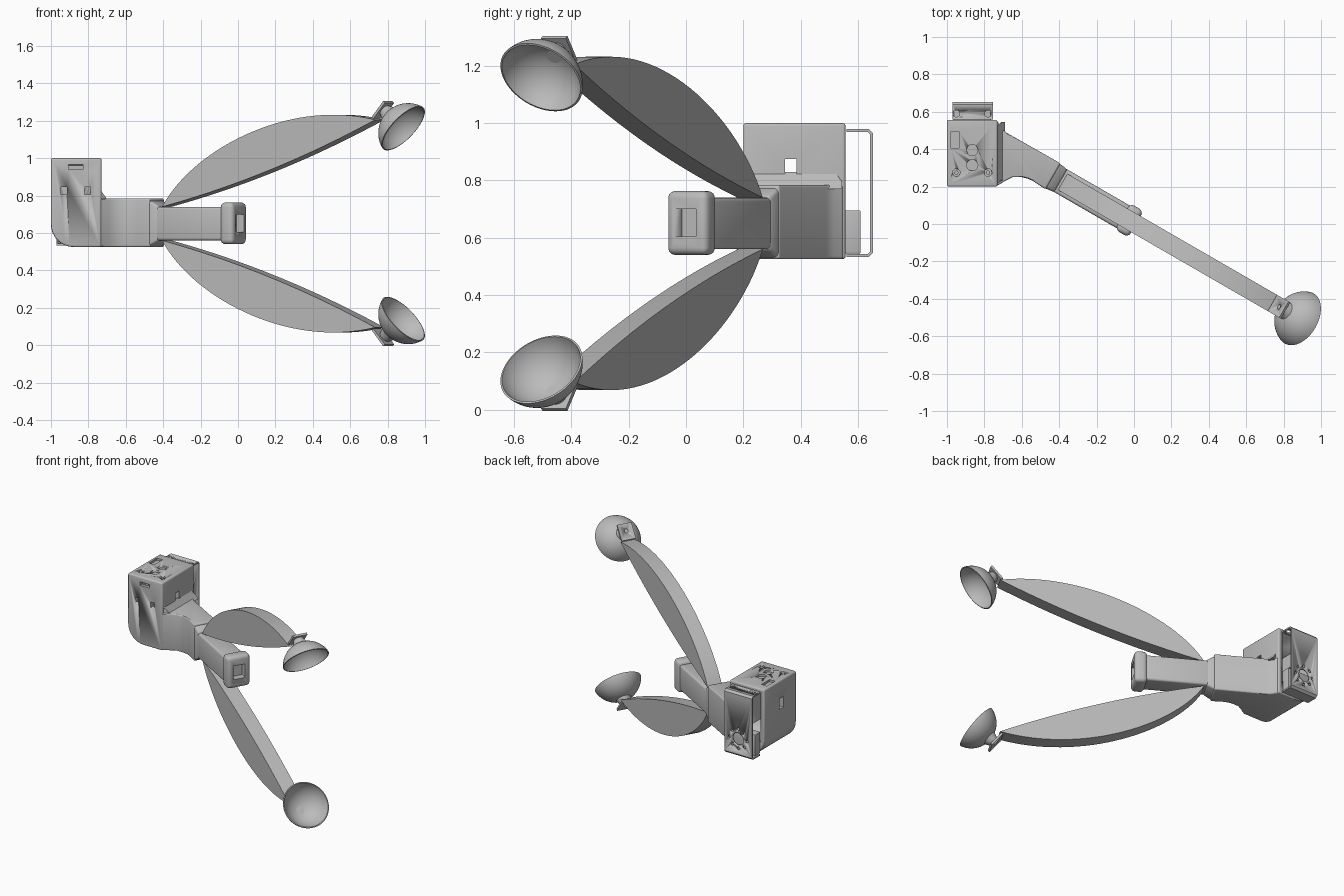
import bpy, bmesh
from math import radians, sin, cos, asin, pi
from mathutils import Matrix, Vector
from mathutils.geometry import interpolate_bezier

if "Cube" in bpy.data.objects:
    bpy.data.objects.remove(bpy.data.objects["Cube"], do_unlink=True)

grey = bpy.data.materials.new("plain grey")
grey.use_nodes = True
grey.diffuse_color = (0.5, 0.5, 0.5, 1)
grey.node_tree.nodes["Principled BSDF"].inputs["Base Color"].default_value = (0.5, 0.5, 0.5, 1)

# Arm frame: x runs along the arm, y across it, z from its mid height
MID = 0.65
ARM = Matrix.Translation((0, 0.005, MID)) @ Matrix.Rotation(radians(-30), 4, "Z")
FLIP = Matrix.Scale(-1, 4, (0, 0, 1))


def apply(ob, mod):
    bpy.context.view_layer.objects.active = ob
    bpy.ops.object.modifier_apply(modifier=mod.name)


def finish(name, bm, matrix=Matrix(), bevel=0.0, segments=3):
    bm.transform(matrix)
    bmesh.ops.recalc_face_normals(bm, faces=bm.faces)
    mesh = bpy.data.meshes.new(name)
    bm.to_mesh(mesh)
    bm.free()
    mesh.materials.append(grey)
    ob = bpy.data.objects.new(name, mesh)
    bpy.context.collection.objects.link(ob)
    bpy.ops.object.select_all(action="DESELECT")
    bpy.context.view_layer.objects.active = ob
    ob.select_set(True)
    if bevel:
        mod = ob.modifiers.new("round", "BEVEL")
        mod.width, mod.segments = bevel, segments
        mod.limit_method, mod.angle_limit = "ANGLE", radians(35)
        apply(ob, mod)
    bpy.ops.object.shade_smooth_by_angle(angle=radians(30))
    return ob


def box(bm, x, y, z):
    verts = bmesh.ops.create_cube(bm, size=1)["verts"]
    for v in verts:
        v.co = [(a + b) / 2 + c * (b - a) for (a, b), c in zip((x, y, z), v.co)]
    return verts


def rod(bm, centre, radius, depth, axis="Z", sides=24):
    turn = {"Z": Matrix(), "Y": Matrix.Rotation(pi / 2, 4, "X")}[axis]
    bmesh.ops.create_cone(bm, cap_ends=True, segments=sides, radius1=radius, radius2=radius,
                          depth=depth, matrix=Matrix.Translation(centre) @ turn)


def prism(outline, direction):
    bm = bmesh.new()
    face = bm.faces.new([bm.verts.new(p) for p in outline])
    new = bmesh.ops.extrude_face_region(bm, geom=[face])["geom"]
    bmesh.ops.translate(bm, vec=direction,
                        verts=[v for v in new if isinstance(v, bmesh.types.BMVert)])
    return bm


def cut(target, bm):
    tool = finish("cutter", bm)
    tool.hide_render = True
    mod = target.modifiers.new("cut", "BOOLEAN")
    mod.operation, mod.solver, mod.object = "DIFFERENCE", "EXACT", tool
    apply(target, mod)
    bpy.data.objects.remove(tool, do_unlink=True)


# Housing: tall hollow box with one large rounded lower corner
corner = [(-0.88 - 0.12 * sin(a), 0.2, 0.645 - 0.12 * cos(a))
          for a in (i * pi / 16 for i in range(9))]
outline = [(-0.73, 0.2, 0.525)] + corner + [(-1, 0.2, 1), (-0.73, 0.2, 1)]
housing = finish("housing", prism(outline, (0, 0.357, 0)), bevel=0.01)
bm = bmesh.new()
box(bm, (-0.97, -0.76), (0.23, 0.7), (0.62, 0.97))
cut(housing, bm)

# Housing openings: side slot, front ports, top ports and screw holes
bm = bmesh.new()
box(bm, (-1.1, -0.6), (0.345, 0.385), (0.8, 0.875))
box(bm, (-0.905, -0.83), (0.18, 0.26), (0.94, 0.965))
for x in (-0.93, -0.805):
    box(bm, (x - 0.016, x + 0.016), (0.18, 0.26), (0.805, 0.845))
box(bm, (-0.978, -0.935), (0.405, 0.495), (0.985, 1.02))
for y in (0.395, 0.315):
    rod(bm, (-0.865, y, 1), 0.03, 0.03)
for x in (-0.95, -0.78):
    rod(bm, (x, 0.275, 1), 0.02, 0.03)
cut(housing, bm)
bm = bmesh.new()
for x in (-0.95, -0.78):
    rod(bm, (x, 0.275, 0.988), 0.011, 0.016)
finish("housing_screws", bm)

# Rear bracket: thin bent strip with a ring of holes
loop = [(0.56, 0.98), (0.638, 0.98), (0.652, 0.966), (0.652, 0.547), (0.638, 0.533), (0.56, 0.533),
        (0.56, 0.543), (0.634, 0.543), (0.642, 0.551), (0.642, 0.962), (0.634, 0.97), (0.56, 0.97)]
bracket = finish("rear_bracket", prism([(-0.97, y, z) for y, z in loop], (0.215, 0, 0)))
bm = bmesh.new()
rod(bm, (-0.862, 0.65, 0.655), 0.042, 0.08, "Y")
for i in range(8):
    a = i * pi / 4
    rod(bm, (-0.862 + 0.068 * cos(a), 0.65, 0.655 + 0.068 * sin(a)), 0.01, 0.08, "Y", 12)
for x in (-0.95, -0.78):
    rod(bm, (x, 0.59, 0.975), 0.018, 0.05)
cut(bracket, bm)
bm = bmesh.new()
box(bm, (-0.965, -0.765), (0.55, 0.61), (0.545, 0.695))
finish("rear_block", bm, bevel=0.004)

# Neck: bends from the housing into the arm direction
far = [(ARM @ Vector((-0.5, v, 0))).xy for v in (0.08, -0.08)]
plan = [(-0.75, 0.55), (-0.73, 0.55), (-0.71, 0.515), (-0.685, 0.49), *far,
        (-0.54, 0.23), (-0.57, 0.243), (-0.6, 0.25), (-0.65, 0.25), (-0.69, 0.23),
        (-0.73, 0.205), (-0.75, 0.205)]
finish("neck", prism([(x, y, 0.525) for x, y in plan], (0, 0, 0.26)), bevel=0.018)
bm = prism([(-0.735, 0.21, 0.77), (-0.69, 0.235, 0.77), (-0.71, 0.235, 0.795), (-0.735, 0.21, 0.83)],
           (0, 0.31, 0))
finish("neck_fillet", bm)

# Shoulder taper, handle and end cap
bm = bmesh.new()
for v in box(bm, (-0.515, -0.45), (-0.078, 0.078), (-0.126, 0.13)):
    if v.co.x > -0.48:
        v.co.y *= 0.9
        v.co.z *= 0.72
finish("shoulder", bm, ARM, 0.014)
bm = bmesh.new()
box(bm, (-0.49, -0.05), (-0.07, 0.07), (-0.09, 0.09))
finish("handle", bm, ARM, 0.014)
bm = bmesh.new()
box(bm, (-0.07, 0.012), (-0.081, 0.081), (-0.11, 0.113))
cap = finish("end_cap", bm, ARM, 0.025, 4)
bm = bmesh.new()
box(bm, (-0.035, 0.05), (-0.042, 0.042), (-0.045, 0.05))
bm.transform(ARM)
cut(cap, bm)

# Cup frame: its z points from the rim to the crown
TILT = radians(40)
back = Vector((-cos(TILT), 0, sin(TILT)))
side = Vector((0, 1, 0))
CUP = Matrix.Translation((1.02, 0, 0.51)) @ Matrix((side.cross(back), side, back)).transposed().to_4x4()

for level, flip in (("upper", Matrix()), ("lower", FLIP)):
    place = ARM @ flip

    # Leaf-shaped finger
    root, tip = Vector((-0.44, 0, 0.09)), Vector((0.875, 0, 0.555))
    outer = interpolate_bezier(root, Vector((-0.25, 0, 0.4)), Vector((0.35, 0, 0.67)), tip, 32)
    sag = Vector((0.23, 0, 0.25))
    inner = interpolate_bezier(tip, tip.lerp(sag, 2 / 3), root.lerp(sag, 2 / 3), root, 24)
    bm = prism([p - side * 0.05 for p in outer + inner[1:-1]], side * 0.1)
    finish(level + "_finger", bm, place)

    # Thin domed cup
    bm = bmesh.new()
    start = asin(0.25)
    profile = []
    for radius, steps in ((0.16, range(17)), (0.153, range(16, -1, -1))):
        for i in steps:
            a = start + (pi / 2 - start) * i / 16
            profile.append(bm.verts.new((radius * cos(a), 0, radius * sin(a) - 0.04)))
    edges = [bm.edges.new(pair) for pair in zip(profile, profile[1:] + profile[:1])]
    bmesh.ops.spin(bm, geom=profile + edges, cent=(0, 0, 0), axis=(0, 0, 1),
                   angle=2 * pi, steps=48)
    bmesh.ops.remove_doubles(bm, verts=bm.verts, dist=0.0002)
    finish(level + "_cup", bm, place @ CUP)

    # Neck of the cup and its square mounting plate
    bm = bmesh.new()
    bmesh.ops.create_cone(bm, cap_ends=True, segments=24, radius1=0.05, radius2=0.03,
                          depth=0.045, matrix=Matrix.Translation((0, 0, 0.133)))
    finish(level + "_cup_neck", bm, place @ CUP)
    bm = bmesh.new()
    box(bm, (-0.06, 0.05), (-0.05, 0.05), (0.152, 0.166))
    plate = finish(level + "_mount_plate", bm, place @ CUP)
    bm = bmesh.new()
    rod(bm, (0, 0, 0.166), 0.014, 0.012)
    bm.transform(place @ CUP)
    cut(plate, bm)
